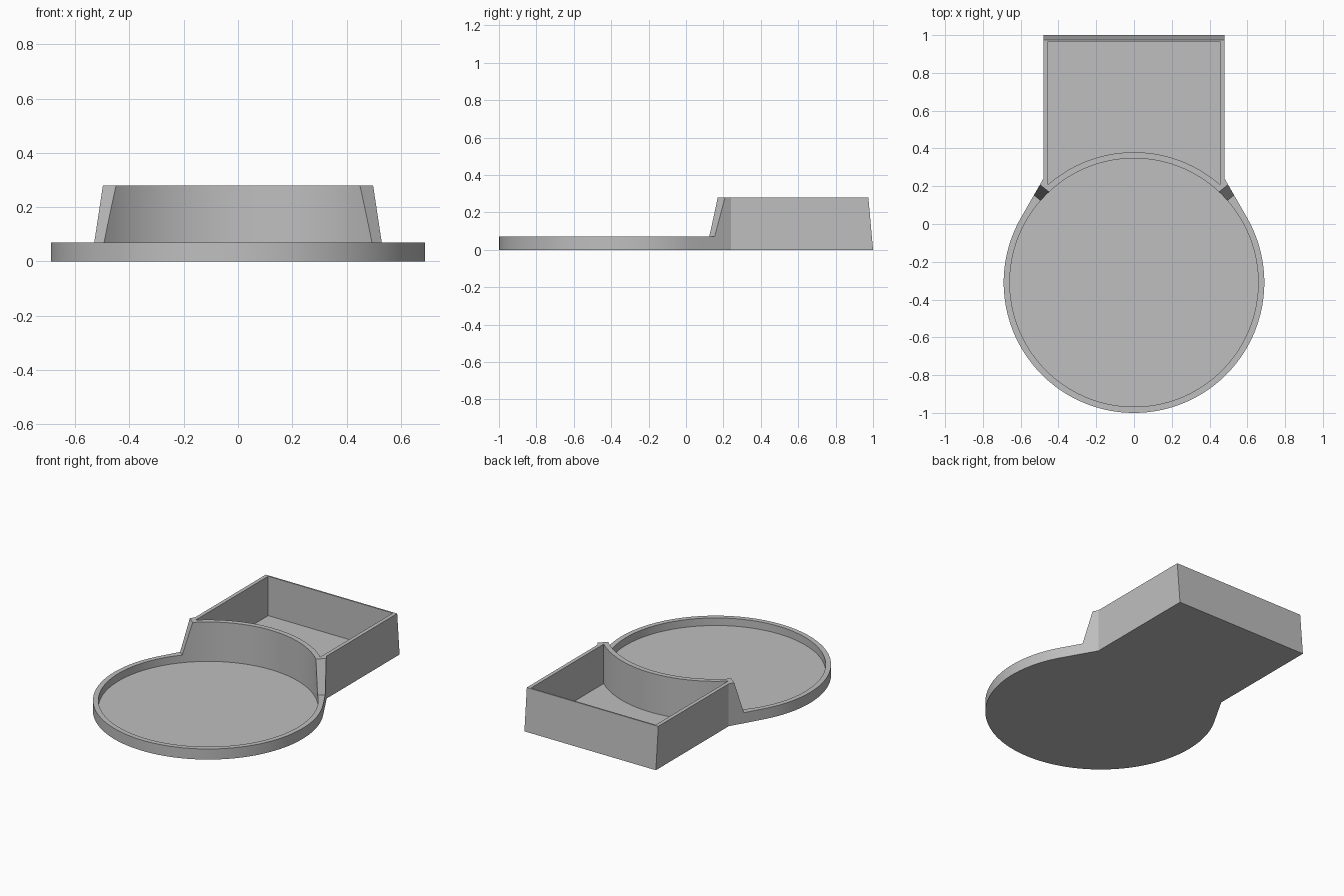
import bpy, bmesh, math

cube = bpy.data.objects.get("Cube")
if cube:
    bpy.data.objects.remove(cube, do_unlink=True)

CY = -0.31                      # centre of the round dish
R_OUT, R_IN = 0.69, 0.6575      # dish wall radii
HALF_W, BACK = 0.48, 1.0        # box half width and back edge
RIM, HEIGHT, FLOOR = 0.07, 0.28, 0.02

grey = bpy.data.materials.new("plain grey")
grey.use_nodes = True
colour = (0.52, 0.52, 0.52, 1)
grey.diffuse_color = colour
grey.node_tree.nodes["Principled BSDF"].inputs["Base Color"].default_value = colour


def arc(radius, start, end, steps):
    return [(radius * math.cos(start + (end - start) * i / steps),
             CY + radius * math.sin(start + (end - start) * i / steps))
            for i in range(steps + 1)]


def loft(name, low, high, z0, z1):
    """Closed solid between two matching outlines."""
    bm = bmesh.new()
    a = [bm.verts.new((x, y, z0)) for x, y in low]
    b = [bm.verts.new((x, y, z1)) for x, y in high]
    bm.faces.new(a)
    bm.faces.new(b)
    for i in range(len(a)):
        j = (i + 1) % len(a)
        bm.faces.new((a[i], a[j], b[j], b[i]))
    bmesh.ops.recalc_face_normals(bm, faces=bm.faces)
    mesh = bpy.data.meshes.new(name)
    bm.to_mesh(mesh)
    bm.free()
    mesh.materials.append(grey)
    obj = bpy.data.objects.new(name, mesh)
    bpy.context.collection.objects.link(obj)
    return obj


# Outer body: round dish running tangentially into a box with a sloped back
t = math.atan2(0.34, 0.60)
neck_y = 0.24
outline = arc(R_OUT, t, -math.pi - t, 120)
outline += [(-HALF_W, neck_y), (-HALF_W, BACK), (HALF_W, BACK), (HALF_W, neck_y)]
top_outline = [(x, BACK - 0.025 if y == BACK else y) for x, y in outline]
body = loft("two_part_tray", outline, top_outline, 0, HEIGHT)

# Round dish recess
circle = arc(R_IN, 0, 2 * math.pi, 144)[:-1]
dish = loft("dish_cutter", circle, circle, FLOOR, 0.5)

# Box recess with a curved front wall
in_x = 0.455
c = math.acos(in_x / R_OUT)
pocket_outline = arc(R_OUT, c, math.pi - c, 48) + [(-in_x, 0.965), (in_x, 0.965)]
pocket = loft("box_cutter", pocket_outline, pocket_outline, FLOOR, 0.5)


# Front cut that lowers the dish rim and leaves sloped wall ends
def front_outline(x, y):
    side = [(x - 0.05, y - 0.04), (x + 0.5, y + 0.4), (1.5, y + 0.4), (1.5, -1.5)]
    return side + [(-px, py) for px, py in reversed(side)]


front = loft("rim_cutter", front_outline(0.495, 0.125),
             front_outline(0.405, 0.215), RIM, 2 * HEIGHT - RIM)

for cutter in (dish, pocket, front):
    cutter.hide_render = True
    mod = body.modifiers.new(cutter.name, "BOOLEAN")
    mod.operation = "DIFFERENCE"
    mod.solver = "EXACT"
    mod.object = cutter

# Apply the cuts and discard the cutters
bpy.ops.object.select_all(action="DESELECT")
body.select_set(True)
bpy.context.view_layer.objects.active = body
for mod in list(body.modifiers):
    bpy.ops.object.modifier_apply(modifier=mod.name)
for cutter in (dish, pocket, front):
    bpy.data.objects.remove(cutter, do_unlink=True)
bpy.ops.object.shade_smooth_by_angle(angle=math.radians(20))
